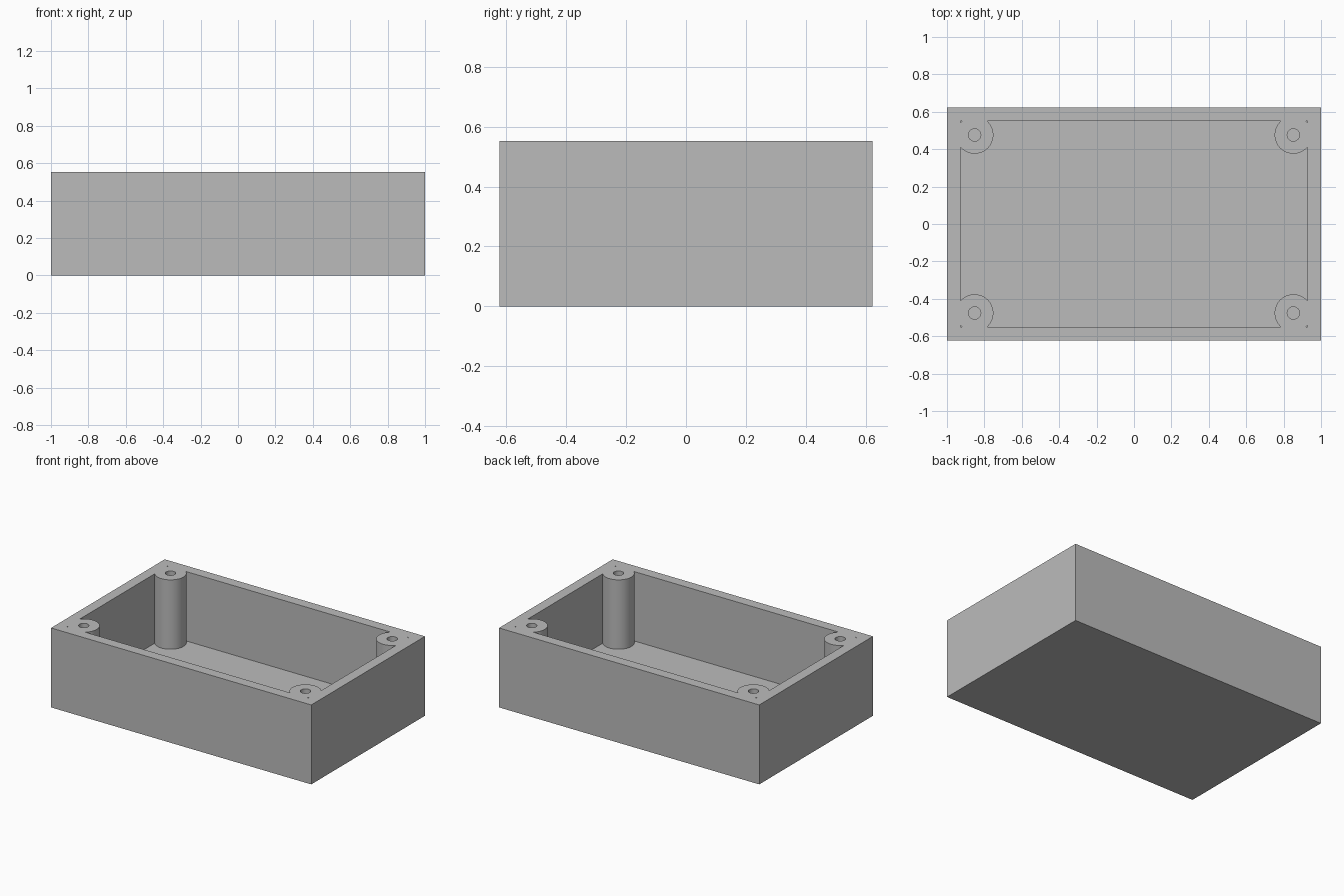
import bpy
import bmesh
import math
from mathutils import Matrix, Vector

cube = bpy.data.objects.get("Cube")
if cube:
    bpy.data.objects.remove(cube, do_unlink=True)

HALF_X, HALF_Y, HEIGHT = 1.0, 0.624, 0.552
WALL = 0.072
FLOOR = 0.07
POST_X, POST_Y = 0.852, 0.476
POST_RADIUS, HOLE_RADIUS = 0.1, 0.033

grey = bpy.data.materials.new("plain grey")
grey.use_nodes = True
grey.diffuse_color = (0.5, 0.5, 0.5, 1)
grey.node_tree.nodes["Principled BSDF"].inputs["Base Color"].default_value = (0.5, 0.5, 0.5, 1)


def make_object(name, bm):
    mesh = bpy.data.meshes.new(name)
    bm.to_mesh(mesh)
    bm.free()
    mesh.materials.append(grey)
    obj = bpy.data.objects.new(name, mesh)
    bpy.context.collection.objects.link(obj)
    return obj


def block(name, half_x, half_y, low, high):
    bm = bmesh.new()
    size = Matrix.Diagonal((2 * half_x, 2 * half_y, high - low, 1))
    bmesh.ops.create_cube(bm, size=1, matrix=Matrix.Translation((0, 0, (low + high) / 2)) @ size)
    return make_object(name, bm)


def corner_cylinders(name, radius, low, high, segments):
    bm = bmesh.new()
    for sx in (-1, 1):
        for sy in (-1, 1):
            place = Matrix.Translation(Vector((sx * POST_X, sy * POST_Y, (low + high) / 2)))
            bmesh.ops.create_cone(bm, cap_ends=True, segments=segments, radius1=radius,
                                  radius2=radius, depth=high - low, matrix=place)
    return make_object(name, bm)


def subtract(target, cutter):
    cutter.hide_render = True
    mod = target.modifiers.new("cut", 'BOOLEAN')
    mod.operation = 'DIFFERENCE'
    mod.solver = 'EXACT'
    mod.object = cutter
    bpy.context.view_layer.objects.active = target
    bpy.ops.object.modifier_apply(modifier=mod.name)
    bpy.data.objects.remove(cutter, do_unlink=True)


# Cavity with the four corner posts left standing
cavity = block("cavity_cutter", HALF_X - WALL, HALF_Y - WALL, FLOOR, HEIGHT + 0.1)
subtract(cavity, corner_cylinders("post_cutter", POST_RADIUS, 0, HEIGHT + 0.2, 64))

# Open enclosure, with blind screw holes in the posts
enclosure = block("enclosure_base", HALF_X, HALF_Y, 0, HEIGHT)
subtract(enclosure, cavity)
subtract(enclosure, corner_cylinders("hole_cutter", HOLE_RADIUS, FLOOR, HEIGHT + 0.1, 32))

# Round posts and holes shade smoothly, box edges stay sharp
bpy.ops.object.select_all(action='DESELECT')
enclosure.select_set(True)
bpy.context.view_layer.objects.active = enclosure
bpy.ops.object.shade_smooth_by_angle(angle=math.radians(25))
